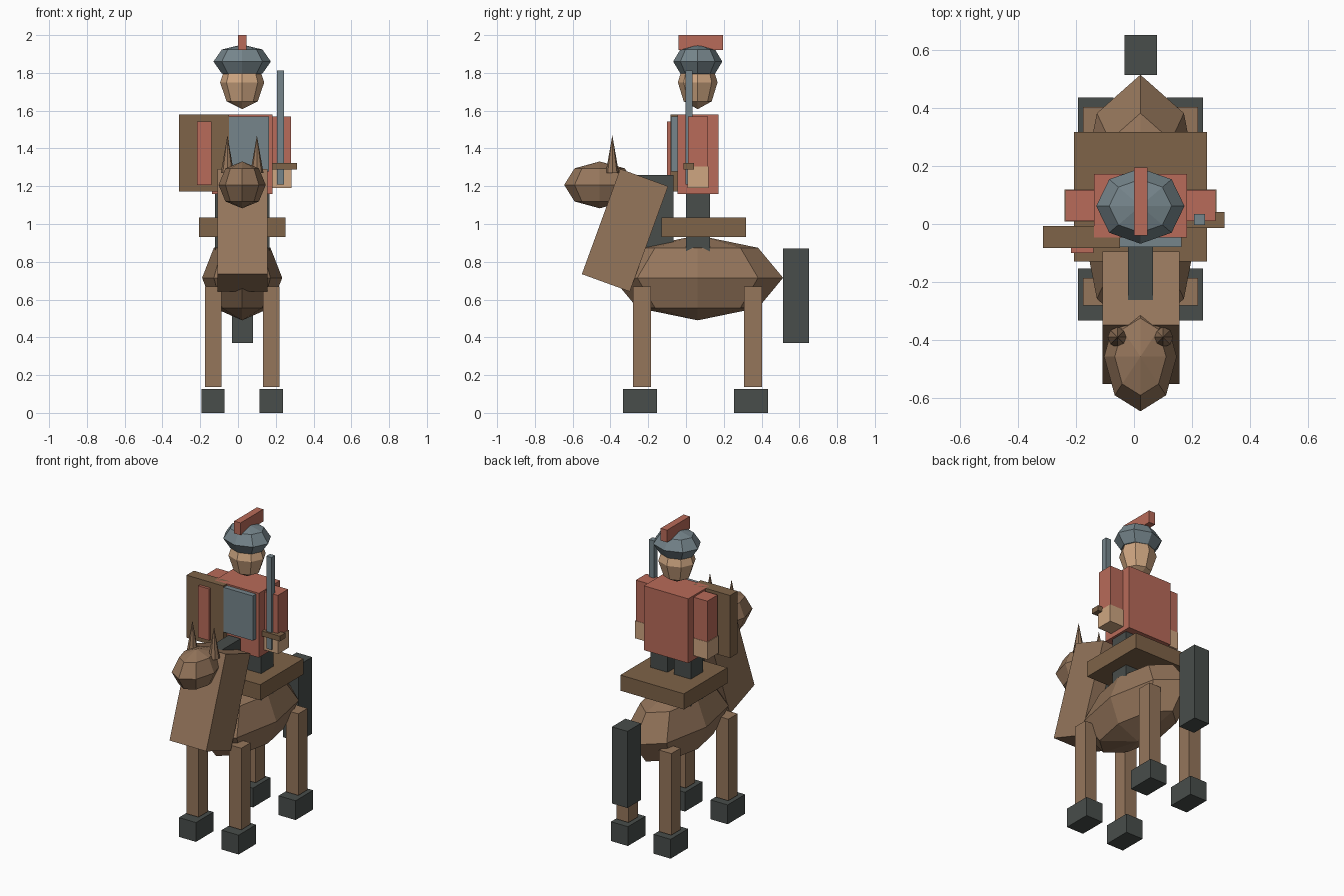
import bpy
from math import radians

if "Cube" in bpy.data.objects:
    bpy.data.objects.remove(bpy.data.objects["Cube"])

CX = 0.022   # shared centre line of horse and rider


def material(name, rgb):
    m = bpy.data.materials.new(name)
    m.diffuse_color = (*rgb, 1)
    m.use_nodes = True
    m.node_tree.nodes["Principled BSDF"].inputs["Base Color"].default_value = m.diffuse_color
    return m


COAT = material("coat_brown", (0.30, 0.18, 0.105))
LEATHER = material("leather_brown", (0.21, 0.125, 0.065))
DARK = material("dark_grey", (0.065, 0.075, 0.07))
RED = material("cloth_red", (0.48, 0.145, 0.10))
STEEL = material("steel", (0.18, 0.235, 0.26))
SKIN = material("skin", (0.62, 0.38, 0.22))


def finish(name, mat, scale):
    ob = bpy.context.object
    ob.name = name
    ob.scale = scale
    ob.data.materials.append(mat)
    return ob


def box(name, mat, centre, size, tilt=0):
    bpy.ops.mesh.primitive_cube_add(size=1, location=centre, rotation=(radians(tilt), 0, 0))
    return finish(name, mat, size)


def span(name, mat, x, y, z):
    """Box given by its extents on each axis."""
    ext = (x, y, z)
    return box(name, mat, [(a + b) / 2 for a, b in ext], [b - a for a, b in ext])


def ball(name, mat, centre, radii):
    bpy.ops.mesh.primitive_uv_sphere_add(segments=8, ring_count=4, radius=1, location=centre)
    return finish(name, mat, radii)


# Horse body, neck, head, mane and tail
ball("horse_body", COAT, (CX, 0.062, 0.715), (0.212, 0.452, 0.225))
box("horse_neck", COAT, (CX + 0.002, -0.323, 0.967), (0.265, 0.27, 0.593), -20)
ball("horse_head", COAT, (CX, -0.457, 1.207), (0.125, 0.188, 0.124))
span("mane", DARK, (CX - 0.043, CX + 0.043), (-0.28, -0.066), (0.78, 1.26))
span("tail", DARK, (-0.033, 0.079), (0.513, 0.651), (0.37, 0.87))
span("saddle", LEATHER, (-0.207, 0.252), (-0.13, 0.317), (0.932, 1.034))

# Paired parts on both sides of the centre line
for label, s in (("left", -1), ("right", 1)):
    bpy.ops.mesh.primitive_cone_add(vertices=8, radius1=0.035, depth=0.2,
                                    location=(CX + s * 0.078, -0.39, 1.37))
    finish(f"{label}_ear", COAT, (1, 1, 1))
    for end, y in (("front", -0.233), ("back", 0.355)):
        x = CX + s * 0.154
        box(f"{end}_{label}_leg", COAT, (x, y, 0.402), (0.088, 0.095, 0.532))
        box(f"{end}_{label}_hoof", DARK, (x, y - 0.01, 0.063), (0.123, 0.18, 0.126))
    box(f"rider_{label}_leg", DARK, (CX + s * 0.084, 0.063, 1.0), (0.122, 0.126, 0.38))
    box(f"rider_{label}_arm", RED, (CX + s * 0.209, 0.064, 1.43), (0.098, 0.107, 0.28))
    box(f"rider_{label}_hand", SKIN, (CX + s * 0.211, 0.064, 1.247), (0.102, 0.111, 0.114))

# Rider torso, head and helmet
span("rider_torso", RED, (-0.137, 0.183), (-0.046, 0.173), (1.16, 1.58))
span("chest_plate", STEEL, (-0.118, 0.163), (-0.08, -0.045), (1.278, 1.57))
ball("rider_head", SKIN, (CX, 0.062, 1.75), (0.117, 0.105, 0.142))
ball("helmet", STEEL, (CX, 0.062, 1.86), (0.152, 0.13, 0.09))
span("helmet_plume", RED, (0.0, 0.046), (-0.04, 0.195), (1.92, 2.0))

# Shield and sword
span("shield", LEATHER, (-0.313, -0.048), (-0.083, -0.007), (1.172, 1.58))
span("shield_stripe", RED, (-0.217, -0.139), (-0.1, -0.08), (1.206, 1.543))
span("sword_blade", STEEL, (0.207, 0.244), (-0.003, 0.034), (1.21, 1.813))
span("sword_guard", LEATHER, (0.127, 0.312), (-0.014, 0.042), (1.288, 1.322))
